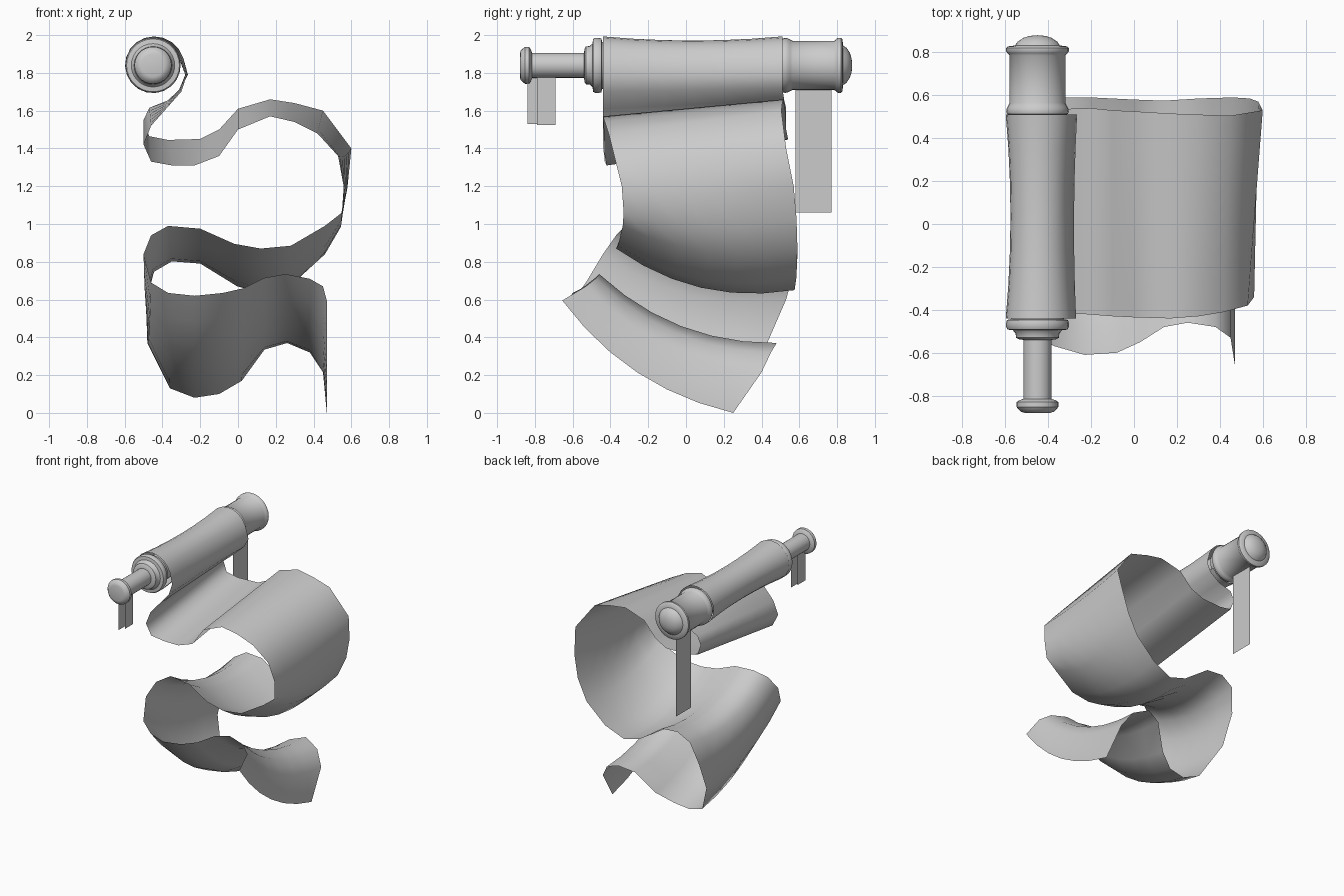
import bpy, bmesh
from math import sin, cos, radians, pi
from mathutils import Vector

AX, AZ = -0.45, 1.84   # axis of the roller, running along y


def make(name, verts, faces, smooth=True, angle=40):
    me = bpy.data.meshes.new(name)
    me.from_pydata(verts, [], faces)
    if smooth:
        me.shade_smooth()
        me.set_sharp_from_angle(angle=radians(angle))
    ob = bpy.data.objects.new(name, me)
    bpy.context.collection.objects.link(ob)
    return ob


def lathe(name, profile, n=28):
    """Turn (y, radius) pairs around the roller axis."""
    verts = [(AX + r * cos(2 * pi * k / n), y, AZ + r * sin(2 * pi * k / n))
             for y, r in profile for k in range(n)]
    faces = [(i * n + k, (i + 1) * n + k, (i + 1) * n + (k + 1) % n, i * n + (k + 1) % n)
             for i in range(len(profile) - 1) for k in range(n)]
    ob = make(name, verts, faces)
    bm = bmesh.new()
    bm.from_mesh(ob.data)
    bmesh.ops.remove_doubles(bm, verts=bm.verts, dist=1e-5)
    bmesh.ops.recalc_face_normals(bm, faces=bm.faces)
    bm.to_mesh(ob.data)
    bm.free()
    return ob


# Turned front handle with flange and end knob
lathe("front_handle", [
    (-0.40, 0), (-0.40, 0.115), (-0.445, 0.125), (-0.447, 0.142), (-0.46, 0.146), (-0.48, 0.146),
    (-0.492, 0.14), (-0.495, 0.115), (-0.51, 0.102), (-0.53, 0.10), (-0.537, 0.088),
    (-0.54, 0.066), (-0.815, 0.066), (-0.822, 0.085), (-0.83, 0.097),
    (-0.852, 0.098), (-0.862, 0.09), (-0.875, 0.078), (-0.88, 0.06), (-0.88, 0)])

# Turned back handle: fat grip between two flanges with a domed end
lathe("back_handle", [
    (0.46, 0), (0.46, 0.115), (0.51, 0.125), (0.512, 0.142), (0.525, 0.146), (0.54, 0.143),
    (0.552, 0.136), (0.565, 0.13), (0.785, 0.13), (0.797, 0.14), (0.805, 0.146),
    (0.82, 0.146), (0.828, 0.138), (0.832, 0.105), (0.85, 0.092), (0.868, 0.065),
    (0.877, 0.035), (0.88, 0)])

# Core inside the rolled paper
lathe("roller_core", [(-0.42, 0), (-0.42, 0.1), (0.48, 0.1), (0.48, 0)])

# Front and back edges of the unrolled sheet
front = [
    (-.27, -.44, 1.79), (-.30, -.44, 1.70), (-.38, -.44, 1.61), (-.46, -.44, 1.52),
    (-.50, -.44, 1.42), (-.46, -.43, 1.33), (-.35, -.42, 1.31), (-.23, -.42, 1.31),
    (-.10, -.43, 1.36), (0, -.435, 1.50), (.17, -.44, 1.57), (.30, -.43, 1.54),
    (.42, -.41, 1.48), (.53, -.38, 1.36), (.56, -.34, 1.20), (.55, -.33, 1.06),
    (.46, -.335, .99), (.28, -.36, .885), (.12, -.37, .87), (-.02, -.36, .895),
    (-.20, -.33, .975), (-.37, -.32, .99), (-.46, -.37, .94), (-.50, -.44, .84),
    (-.46, -.53, .69), (-.37, -.57, .635), (-.23, -.61, .62), (-.08, -.60, .635),
    (.03, -.55, .66), (.14, -.48, .715), (.25, -.46, .735), (.38, -.48, .71),
    (.45, -.53, .67), (.47, -.655, .595)]
back = [
    (-.265, .51, 1.79), (-.30, .51, 1.72), (-.37, .52, 1.655), (-.47, .53, 1.615),
    (-.50, .53, 1.55), (-.47, .53, 1.465), (-.37, .535, 1.445), (-.20, .54, 1.45),
    (-.10, .53, 1.50), (0, .525, 1.61), (.17, .515, 1.66), (.30, .51, 1.64),
    (.45, .505, 1.60), (.60, .53, 1.40), (.58, .57, 1.20), (.54, .585, 1.03),
    (.46, .59, .87), (.30, .585, .72), (.14, .575, .65), (0, .58, .69),
    (-.20, .59, .83), (-.34, .59, .84), (-.44, .58, .78), (-.485, .53, .60),
    (-.48, .43, .37), (-.36, .31, .13), (-.23, .28, .08), (-.10, .29, .10),
    (.02, .35, .17), (.14, .44, .335), (.26, .48, .37), (.38, .45, .32),
    (.45, .40, .215), (.47, .25, 0)]

# Each row across the sheet: both ends and the bow in the middle
rows = []
STEPS = 18
for i in range(STEPS):                       # wound part on the roller
    t = i / (STEPS - 1)
    a = radians(330 - 316 * t)
    r = 0.147 + 0.018 * t ** 4
    d = Vector((cos(a), 0, sin(a)))
    c = Vector((AX, 0, AZ)) + d * r
    rows.append((c + Vector((0, -.44, 0)), c + Vector((0, .51, 0)), -0.022 * d))
for i, (f, b) in enumerate(zip(front, back)):  # hanging part
    f, b = Vector(f), Vector(b)
    s = 0.1 * min(1, max(0, (i - 12) / 5))
    n = Vector((0, -(b.z - f.z), b.y - f.y)).normalized()
    if n.y > 0:
        n = -n if n.z < 0 else n
    bow = Vector((0, -n.y, -n.z)) * s
    if i < 2:
        bow = Vector((-0.012, 0, 0))
    rows.append((f, b, bow))

W = 6
verts = [f.lerp(b, k / W) + bow * (4 * k / W * (1 - k / W))
         for f, b, bow in rows for k in range(W + 1)]
faces = [(i * (W + 1) + k, i * (W + 1) + k + 1, (i + 1) * (W + 1) + k + 1, (i + 1) * (W + 1) + k)
         for i in range(len(rows) - 1) for k in range(W)]
make("paper_sheet", verts, faces, angle=75)


# Flat hanging ribbons
def ribbon(name, x, y0, y1, z0, z1):
    make(name, [(x, y0, z0), (x, y1, z0), (x, y1, z1), (x, y0, z1)], [(0, 1, 2, 3)], False)


ribbon("front_ribbon_a", -0.46, -0.84, -0.74, 1.53, 1.80)
ribbon("front_ribbon_b", -0.44, -0.79, -0.69, 1.525, 1.80)
ribbon("back_ribbon", AX, 0.58, 0.77, 1.06, 1.74)
